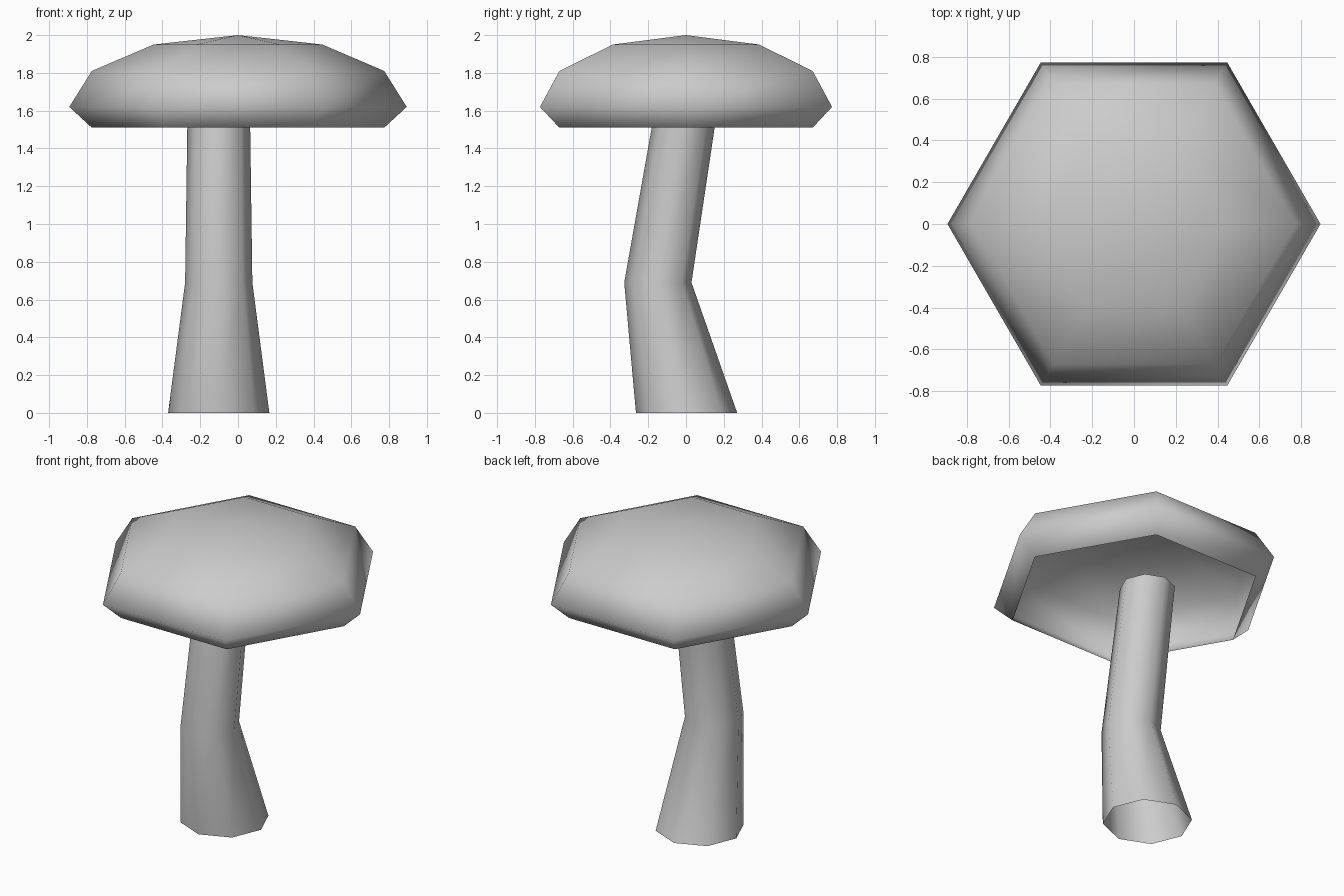
import bpy, bmesh
from math import cos, sin, tau

cube = bpy.data.objects.get("Cube")
if cube:
    bpy.data.objects.remove(cube)

grey = bpy.data.materials.new("plain_grey")
grey.use_nodes = True
colour = (0.6, 0.6, 0.6, 1)
grey.diffuse_color = colour
grey.node_tree.nodes["Principled BSDF"].inputs["Base Color"].default_value = colour


def loft(name, sides, rings):
    """Skin rings of (x, y, z, radius) into an open smooth shell; a zero radius is a pole."""
    bm = bmesh.new()
    loops = []
    for x, y, z, r in rings:
        count = sides if r else 1
        loops.append([bm.verts.new((x + r * cos(tau * i / count), y + r * sin(tau * i / count), z))
                      for i in range(count)])
    for a, b in zip(loops, loops[1:]):
        for i in range(sides):
            j = (i + 1) % sides
            corners = [a[i], a[j], b[j % len(b)], b[i % len(b)]]
            bm.faces.new(list(dict.fromkeys(corners))).smooth = True
    mesh = bpy.data.meshes.new(name)
    bm.to_mesh(mesh)
    bm.free()
    mesh.materials.append(grey)
    obj = bpy.data.objects.new(name, mesh)
    bpy.context.collection.objects.link(obj)


# Bent hollow stalk, open at both ends, reaching up inside the cap
loft("stem", 8, [(-0.102, 0.003, 0, 0.268),
                 (-0.102, -0.149, 0.69, 0.178),
                 (-0.102, 0.003, 1.62, 0.165)])

# Six-sided domed cap, a thin shell open underneath
loft("cap", 6, [(0, 0, 1.51, 0.774),
                (0, 0, 1.62, 0.893),
                (0, 0, 1.81, 0.774),
                (0, 0, 1.95, 0.447),
                (0, 0, 2.0, 0)])
